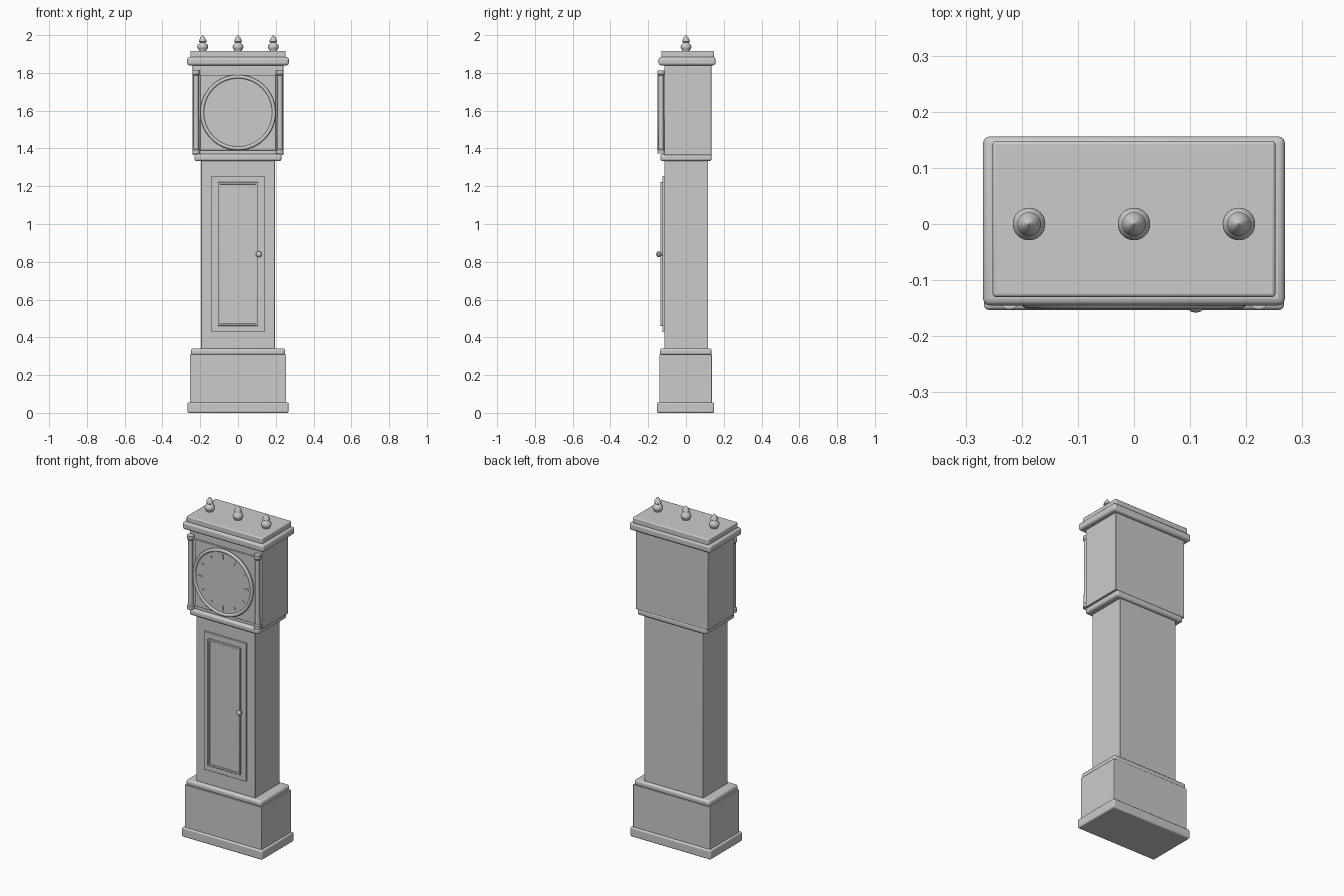
import bpy, math
from mathutils import Matrix

if "Cube" in bpy.data.objects:
    bpy.data.objects.remove(bpy.data.objects["Cube"])


def smooth(ob):
    bpy.ops.object.select_all(action='DESELECT')
    ob.select_set(True)
    bpy.context.view_layer.objects.active = ob
    bpy.ops.object.shade_smooth_by_angle(angle=math.radians(35))


def box(name, x0, x1, y0, y1, z0, z1, bevel=0.0, segs=3):
    bpy.ops.mesh.primitive_cube_add(size=1)
    ob = bpy.context.object
    ob.name = name
    ob.data.transform(Matrix.Translation(((x0 + x1) / 2, (y0 + y1) / 2, (z0 + z1) / 2))
                      @ Matrix.Diagonal((x1 - x0, y1 - y0, z1 - z0, 1)))
    if bevel:
        m = ob.modifiers.new("bevel", 'BEVEL')
        m.width, m.segments = bevel, segs
        smooth(ob)
    return ob


def lathe(name, profile, loc, n=32, facing_front=False):
    verts, faces = [], []
    for r, z in profile:
        for i in range(n):
            a = 2 * math.pi * i / n
            verts.append((r * math.cos(a), r * math.sin(a), z))
    for j in range(len(profile) - 1):
        for i in range(n):
            k = (i + 1) % n
            faces.append((j * n + i, j * n + k, (j + 1) * n + k, (j + 1) * n + i))
    faces.append(tuple(reversed(range(n))))
    faces.append(tuple(range((len(profile) - 1) * n, len(profile) * n)))
    me = bpy.data.meshes.new(name)
    me.from_pydata(verts, [], faces)
    if facing_front:
        me.transform(Matrix.Rotation(math.pi / 2, 4, 'X'))
    ob = bpy.data.objects.new(name, me)
    bpy.context.collection.objects.link(ob)
    ob.location = loc
    smooth(ob)
    return ob


# Stacked case: half width, back/front depth, heights, edge rounding
for name, x, y0, y1, z0, z1, b in [
    ("plinth", .267, -.153, .149, 0, .056, .008),
    ("base_box", .255, -.141, .137, .05, .31, .002),
    ("base_moulding", .25, -.138, .136, .306, .341, .012),
    ("trunk", .195, -.115, .117, .335, 1.34, .002),
    ("waist_moulding", .23, -.136, .136, 1.333, 1.37, .012),
    ("hood", .24, -.115, .134, 1.365, 1.845, .002),
    ("cornice", .269, -.145, .156, 1.84, 1.884, .012),
    ("top_slab", .252, -.13, .148, 1.88, 1.917, .006),
]:
    box(name, -x, x, y0, y1, z0, z1, b)

# Trunk door with raised panel and edge moulding
box("door", -.14, .14, -.125, -.11, .427, 1.255, .002)
box("door_panel", -.1, .1, -.13, -.12, .47, 1.213)
for s, side in ((-1, "left"), (1, "right")):
    c = s * .101
    box("door_stile_" + side, c - .006, c + .006, -.136, -.12, .461, 1.222, .003)
for side, z in (("bottom", .467), ("top", 1.216)):
    box("door_rail_" + side, -.107, .107, -.136, -.12, z - .006, z + .006, .003)

# Door knob
lathe("door_knob", [(.006, 0), (.006, .016), (.012, .02), (.016, .027), (.015, .034),
                    (.009, .04), (.001, .042)], (.11, -.116, .84), 24, True)

# Dial surround, face and rounded bezel
box("dial_surround", -.2, .2, -.125, -.11, 1.39, 1.79, .002)
lathe("dial", [(.192, 0), (.192, .024)], (0, -.118, 1.59), 64, True)
bpy.ops.mesh.primitive_torus_add(major_radius=.19, minor_radius=.01, major_segments=64,
                                 minor_segments=12, location=(0, -.141, 1.59),
                                 rotation=(math.pi / 2, 0, 0))
bpy.context.object.name = "bezel"
smooth(bpy.context.object)

# Hour marks
for i in range(12):
    a = i * math.pi / 6
    h = .014 if i % 3 == 0 else .009
    w = .004 if i % 3 == 0 else .003
    ob = box("hour_mark", -w, w, -.146, -.14, .155 - h, .155 + h)
    ob.data.transform(Matrix.Translation((0, 0, 1.59)) @ Matrix.Rotation(a, 4, 'Y'))

# Hood columns with base and capital
for s, side in ((-1, "left"), (1, "right")):
    lathe("column_" + side, [(.02, 1.372), (.02, 1.392), (.015, 1.398), (.014, 1.6),
                             (.014, 1.785), (.02, 1.793), (.02, 1.813)],
          (s * .222, -.132, 0), 24)

# Finials
for name, x in (("left", -.187), ("centre", 0), ("right", .187)):
    lathe("finial_" + name, [(.02, -.004), (.021, .006), (.027, .014), (.029, .022), (.027, .031),
                             (.018, .04), (.015, .046), (.021, .05), (.02, .055), (.011, .072),
                             (.001, .084)], (x, 0, 1.916))
